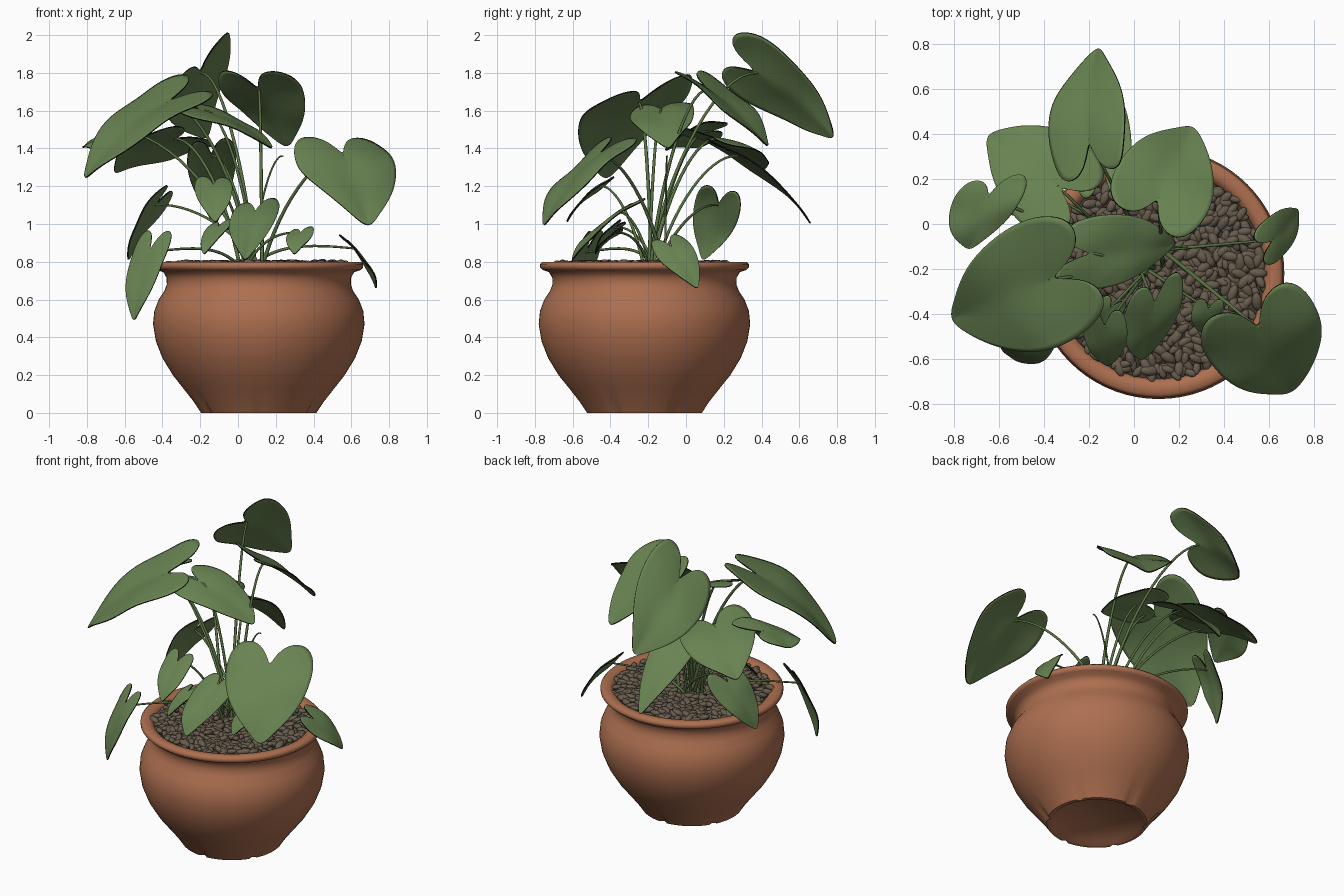
import bpy
import bmesh
import math
import random
from mathutils import Vector, Matrix

random.seed(4)
if "Cube" in bpy.data.objects:
    bpy.data.objects.remove(bpy.data.objects["Cube"])

POT_X, POT_Y = 0.11, -0.22


def material(name, *rgb):
    mat = bpy.data.materials.new(name)
    mat.use_nodes = True
    color = (*rgb, 1)
    mat.diffuse_color = color
    node = mat.node_tree.nodes["Principled BSDF"]
    node.inputs["Base Color"].default_value = color
    node.inputs["Roughness"].default_value = 0.8
    return mat


terracotta = material("terracotta", 0.42, 0.16, 0.08)
pebble_brown = material("pebble_brown", 0.135, 0.105, 0.073)
soil_brown = material("dark_soil", 0.05, 0.038, 0.026)
leaf_green = material("leaf_green", 0.138, 0.225, 0.083)
edge_dark = material("dark_leaf_edge", 0.006, 0.007, 0.004)
stem_green = material("stem_green", 0.1, 0.17, 0.055)


def finish(name, bm, *mats):
    mesh = bpy.data.meshes.new(name)
    for face in bm.faces:
        face.smooth = True
    bm.to_mesh(mesh)
    bm.free()
    obj = bpy.data.objects.new(name, mesh)
    bpy.context.collection.objects.link(obj)
    for mat in mats:
        mesh.materials.append(mat)
    return obj


def lathe(name, profile, mat, segments=72):
    """Spin a radius/height profile around the pot axis."""
    bm = bmesh.new()
    rings = []
    for radius, z in profile:
        ring = []
        for i in range(segments):
            a = math.tau * i / segments
            # six narrow grooves tapering upward from the foot
            in_groove = radius > .29 and i % 12 == 6
            r = radius - (.02 * max(0, 1 - z / .14) if in_groove else 0)
            ring.append(bm.verts.new((POT_X + r * math.cos(a), POT_Y + r * math.sin(a), z)))
        rings.append(ring)
    for low, high in zip(rings, rings[1:]):
        for i in range(segments):
            j = (i + 1) % segments
            bm.faces.new((low[i], low[j], high[j], high[i]))
    bmesh.ops.remove_doubles(bm, verts=bm.verts, dist=1e-5)
    return finish(name, bm, mat)


# Pot: recessed base, round belly, narrow neck, flared rim
pot = lathe("pot", [
    (0, .02), (.26, .02), (.28, 0), (.305, 0), (.345, .06), (.4, .13), (.455, .2), (.51, .29),
    (.545, .38), (.56, .47), (.553, .54), (.53, .6), (.5, .645), (.487, .68),
    (.488, .715), (.505, .745), (.54, .757), (.553, .77), (.553, .787),
    (.54, .8), (.5, .8), (.475, .785), (.465, .74)], terracotta)
bpy.context.view_layer.objects.active = pot
pot.select_set(True)
bpy.ops.object.shade_smooth_by_angle(angle=math.radians(50))
pot.select_set(False)
lathe("soil", [(.475, .765), (0, .765)], soil_brown)

# Pebbles laid out as a jittered sunflower disc
bm = bmesh.new()
COUNT = 600
for i in range(COUNT):
    r = 0.465 * math.sqrt((i + 0.5) / COUNT)
    a = i * 2.39996
    place = Matrix.Translation((POT_X + r * math.cos(a) + random.uniform(-.012, .012),
                                POT_Y + r * math.sin(a) + random.uniform(-.012, .012),
                                random.uniform(.772, .793)))
    turn = Matrix.Rotation(random.uniform(0, math.pi), 4, 'Z') @ \
        Matrix.Rotation(random.uniform(-.4, .4), 4, 'Y')
    size = random.uniform(.85, 1.25)
    shape = Matrix.Diagonal((.036 * size, .019 * size, .015 * size, 1))
    bmesh.ops.create_icosphere(bm, subdivisions=2, radius=1, matrix=place @ turn @ shape)
finish("pebbles", bm, pebble_brown)


# Half outline of a heart-shaped leaf: (across, along), from notch to tip
OUTLINE = [(0, 0), (.1, -.17), (.34, -.34), (.74, -.36), (.98, -.16),
           (1.02, .12), (.88, .42), (.6, .68), (.27, .88), (0, 1.05)]


def stem(name, end, thickness):
    start = Vector((.07 + random.uniform(-.06, .06), -.17 + random.uniform(-.06, .06), .76))
    d = end - start
    curve = bpy.data.curves.new(name, 'CURVE')
    curve.dimensions = '3D'
    curve.bevel_depth = thickness
    curve.bevel_resolution = 2
    curve.resolution_u = 14
    spline = curve.splines.new('BEZIER')
    spline.bezier_points.add(1)
    first, last = spline.bezier_points
    for p in (first, last):
        p.handle_left_type = p.handle_right_type = 'FREE'
    rise = Vector((d.x * .2, d.y * .2, max(d.z * .55, .15)))
    first.co, first.handle_left, first.handle_right = start, start - rise, start + rise
    back = Vector((-d.x * .35, -d.y * .35, .02))
    last.co, last.handle_left, last.handle_right = end, end + back, end - back
    first.radius, last.radius = 1.3, .8
    curve.materials.append(stem_green)
    obj = bpy.data.objects.new(name, curve)
    bpy.context.collection.objects.link(obj)


def leaf(name, notch, tip, side, arch=.06, cup=.17):
    """Heart leaf from notch to tip; side is the half-width vector."""
    notch, tip, side = Vector(notch), Vector(tip), Vector(side)
    axis = tip - notch
    normal = side.cross(axis).normalized()
    if normal.z < 0:
        normal.negate()
    width, length = side.length, axis.length
    phase = random.uniform(0, 6)
    bm = bmesh.new()
    rows = []
    last = len(OUTLINE) - 1
    for i, (x, y) in enumerate(OUTLINE):
        mid = (i / last) ** 1.4
        row = []
        for k in range(-3, 4):
            s = k / 3
            u, v = x * s, mid + (y - mid) * abs(s)
            lift = width * (.2 * abs(u) - 1.5 * cup * u * u + .09 * u * math.sin(7 * v + phase))
            lift += length * arch * 4 * v * (1 - v)
            row.append(bm.verts.new(notch + axis * v + side * u + normal * lift))
        rows.append(row)
    for a, b in zip(rows, rows[1:]):
        for k in range(6):
            bm.faces.new((a[k], a[k + 1], b[k + 1], b[k]))
    bmesh.ops.remove_doubles(bm, verts=bm.verts, dist=1e-5)
    obj = finish(name + "_leaf", bm, leaf_green, edge_dark)
    sub = obj.modifiers.new("smooth", 'SUBSURF')
    sub.levels = sub.render_levels = 2
    thick = obj.modifiers.new("thickness", 'SOLIDIFY')
    thick.thickness = .007
    thick.offset = 0
    thick.material_offset_rim = 1
    stem(name + "_stem", notch, .006 + .008 * min(width, .3))


# Tall leaves
leaf("back_top", (-.2, .38, 1.8), (-.16, .78, 1.46), (.17, .05, .16), cup=.1)
leaf("back_upper", (.11, .12, 1.71), (.26, .43, 1.41), (.205, -.1, .01), arch=.03, cup=.06)
leaf("back_side", (-.34, .17, 1.45), (-.65, .39, 1.27), (.13, .19, -.05))
leaf("back_lower", (-.14, .28, 1.36), (-.12, .66, 1), (.13, 0, .02))
leaf("front_large", (-.38, -.25, 1.64), (-.81, -.42, 1.24), (-.1, .27, .06), cup=.1)
leaf("side_upper", (-.65, .12, 1.49), (-.73, -.11, 1.39), (.16, .02, .06))
leaf("center_upper", (-.18, -.13, 1.6), (.18, -.09, 1.4), (-.05, -.17, -.02))
leaf("front_wide", (.56, -.47, 1.36), (.69, -.75, .99), (.25, .1, .01))

# Low leaves around the pot
leaf("front_heart", (.09, -.36, 1.06), (.04, -.6, .81), (.13, .05, .03))
leaf("front_hanging", (-.13, -.46, 1.2), (-.12, -.63, 1.01), (.1, -.01, 0))
leaf("rim_drooping", (-.47, -.53, .85), (-.55, -.59, .49), (.09, -.06, 0))
leaf("side_drooping", (-.44, .17, 1.1), (-.58, .09, .81), (.03, .12, -.03))
leaf("rim_small", (.62, -.07, .87), (.73, .06, .66), (.03, -.09, -.03))
leaf("front_small", (-.11, -.38, .98), (-.18, -.48, .84), (.06, -.02, .01))
leaf("front_round", (.33, -.38, .95), (.3, -.48, .84), (.07, 0, .01))

# Young shoot without a leaf
stem("young_shoot", Vector((.24, -.1, 1.36)), .005)
